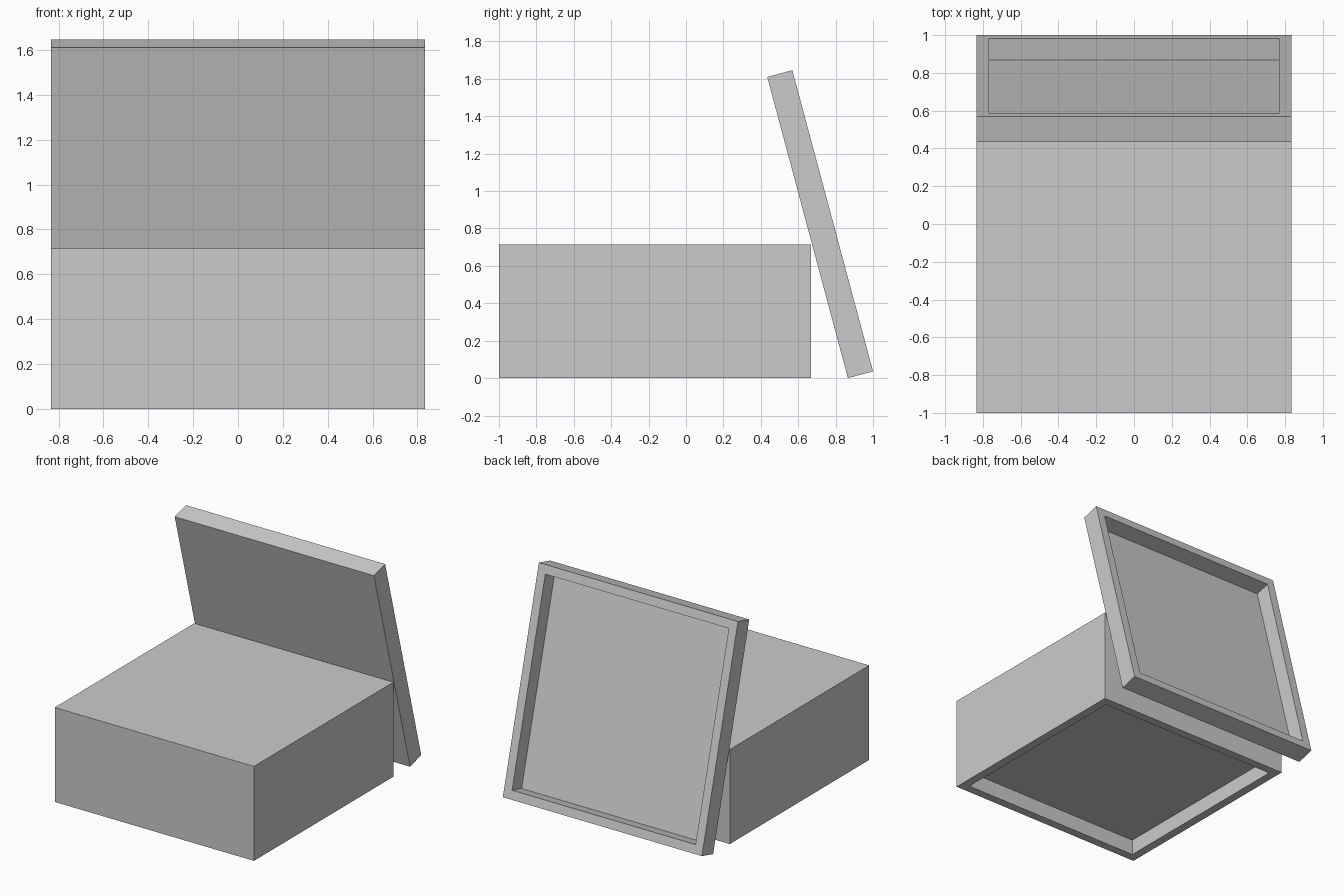
import bpy, bmesh
from math import radians
from mathutils import Vector

if "Cube" in bpy.data.objects:
    bpy.data.objects.remove(bpy.data.objects["Cube"])

SIDE = 1.667
RIM = 0.093
RECESS = 0.119


def hollow_block(name, height, location, tilt=0.0):
    """Square block with a rimmed recess in its underside; origin at front lower edge."""
    bm = bmesh.new()
    bmesh.ops.create_cube(bm, size=1)
    bmesh.ops.scale(bm, vec=(SIDE, SIDE, height), verts=bm.verts)
    bmesh.ops.translate(bm, vec=(0, SIDE / 2, height / 2), verts=bm.verts)
    bm.normal_update()
    under = min(bm.faces, key=lambda f: f.calc_center_median().z)
    # rim, then straight-walled recess
    bmesh.ops.inset_region(bm, faces=[under], thickness=RIM, depth=0)
    floor = bmesh.ops.extrude_discrete_faces(bm, faces=[under])["faces"][0]
    bmesh.ops.translate(bm, vec=Vector((0, 0, RECESS)), verts=floor.verts)
    bmesh.ops.recalc_face_normals(bm, faces=bm.faces)
    mesh = bpy.data.meshes.new(name)
    bm.to_mesh(mesh)
    bm.free()
    obj = bpy.data.objects.new(name, mesh)
    obj.location = location
    obj.rotation_euler.x = tilt
    bpy.context.collection.objects.link(obj)
    return obj


# box body, recess facing the ground
hollow_block("box_body", 0.715, (0, -1, 0))

# lid leaning on the rear top edge of the box, recess facing back
hollow_block("leaning_lid", 0.139, (0, 1.0, 0.036), radians(105))
